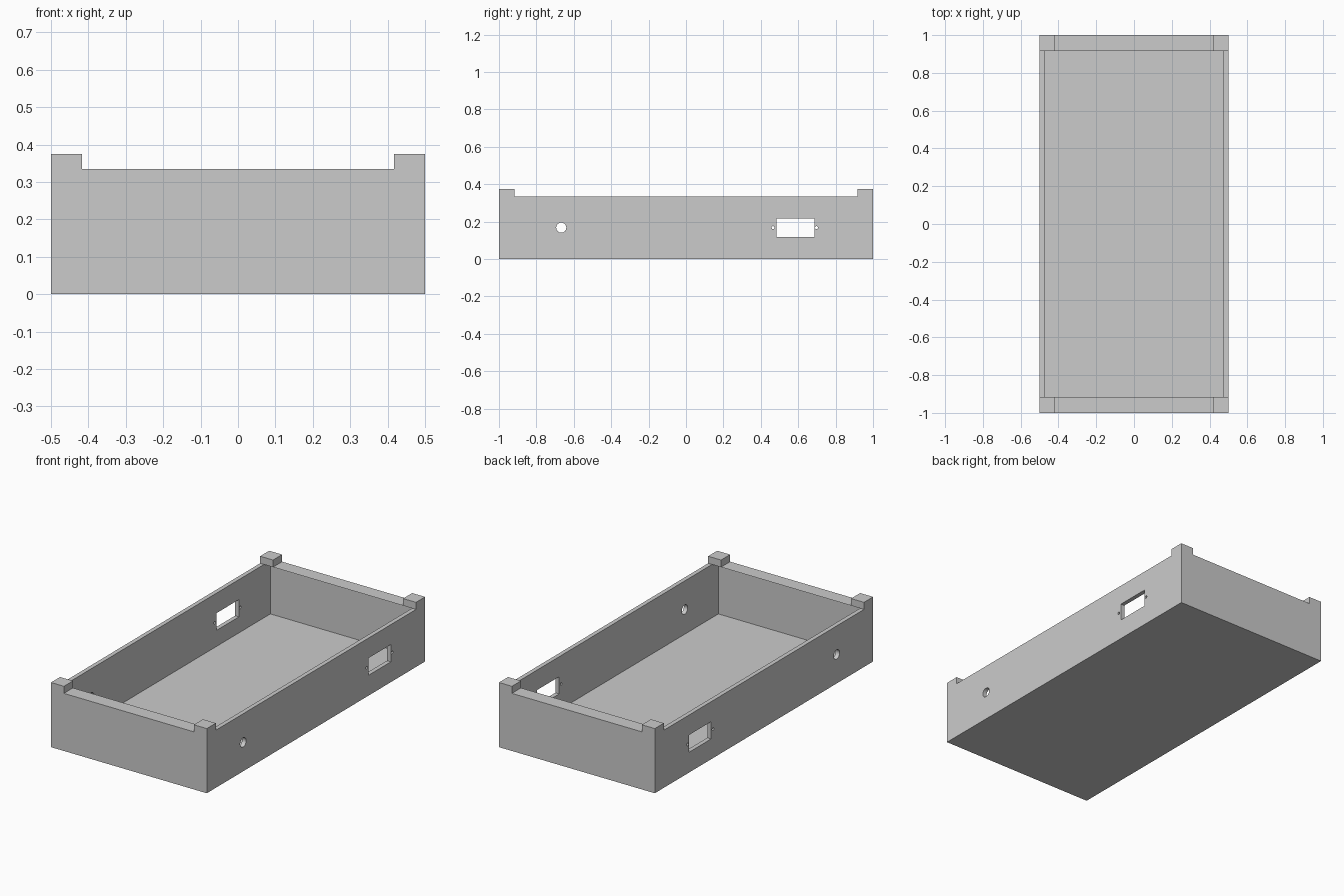
import bpy, math

if "Cube" in bpy.data.objects:
    bpy.data.objects.remove(bpy.data.objects["Cube"], do_unlink=True)

W, L, H = 1.0, 2.0, 0.375      # overall size
WALL = 0.025                   # wall and floor thickness
RIM = 0.334                    # top of the walls
POST = 0.083                   # corner block width
HOLE_Z = 0.168                 # height of the side openings

grey = bpy.data.materials.new("plain grey")
grey.use_nodes = True
grey.diffuse_color = (0.6, 0.6, 0.6, 1)
grey.node_tree.nodes["Principled BSDF"].inputs["Base Color"].default_value = (0.6, 0.6, 0.6, 1)


def box(name, size, y, z0, z1):
    """Box centred on x = 0 spanning z0 to z1."""
    bpy.ops.mesh.primitive_cube_add(size=1, location=(0, y, (z0 + z1) / 2))
    ob = bpy.context.object
    ob.name = name
    ob.scale = (size[0], size[1], z1 - z0)
    bpy.ops.object.transform_apply(location=True, rotation=False, scale=True)
    ob.data.materials.append(grey)
    return ob


def bore(name, radius, y, sides):
    """Round cutter running through both side walls."""
    bpy.ops.mesh.primitive_cylinder_add(vertices=sides, radius=radius, depth=W * 1.2,
                                        location=(0, y, HOLE_Z), rotation=(0, math.pi / 2, 0))
    ob = bpy.context.object
    ob.name = name
    ob.data.materials.append(grey)
    return ob


def cut(target, cutter):
    cutter.hide_render = True
    mod = target.modifiers.new("cut", 'BOOLEAN')
    mod.operation = 'DIFFERENCE'
    mod.solver = 'EXACT'
    mod.object = cutter
    bpy.context.view_layer.objects.active = target
    bpy.ops.object.modifier_apply(modifier=mod.name)
    bpy.data.objects.remove(cutter, do_unlink=True)


# Solid block that becomes the open case
case = box("open_case", (W, L), 0, 0, H)

# Lower the rim between the corner blocks
cut(case, box("end_rim_cutter", (W - 2 * POST, L * 1.2), 0, RIM, H * 1.5))
cut(case, box("side_rim_cutter", (W * 1.2, L - 2 * POST), 0, RIM, H * 1.5))

# Hollow interior, leaving the corner blocks overhanging it
cut(case, box("cavity_cutter", (W - 2 * WALL, L - 2 * WALL), 0, WALL, RIM))

# Socket window with its two screw holes, and the round cable hole
cut(case, box("window_cutter", (W * 1.2, 0.203), 0.585, HOLE_Z - 0.05, HOLE_Z + 0.05))
for side in (-1, 1):
    cut(case, bore("screw_cutter", 0.008, 0.582 + side * 0.116, 16))
cut(case, bore("cable_cutter", 0.027, -0.667, 32))

# Smooth only the walls of the round holes
bpy.ops.object.select_all(action='DESELECT')
case.select_set(True)
bpy.context.view_layer.objects.active = case
bpy.ops.object.shade_smooth_by_angle(angle=math.radians(30))
